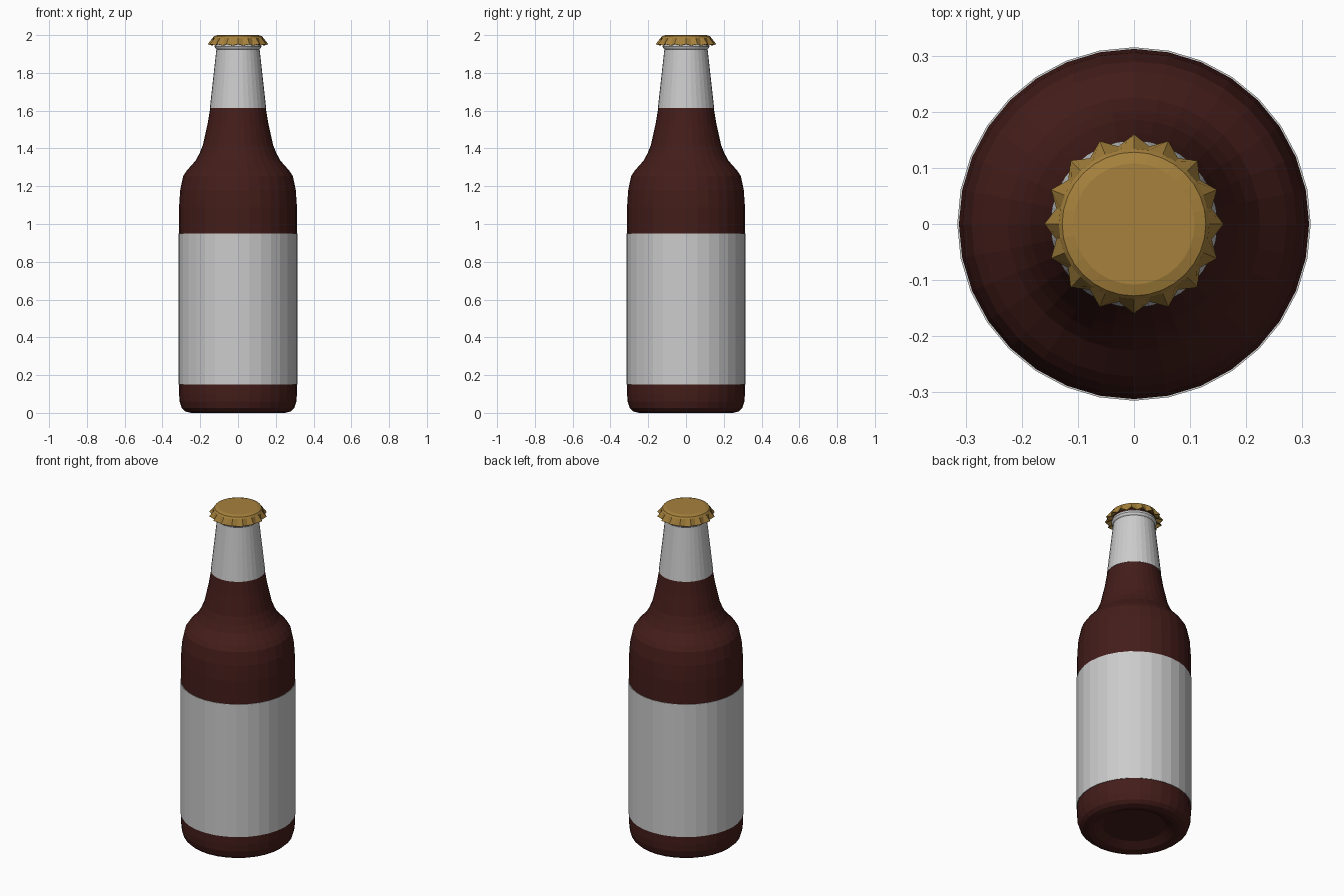
import bpy, bmesh, math

if "Cube" in bpy.data.objects:
    bpy.data.objects.remove(bpy.data.objects["Cube"])

SIDES = 32


def material(name, color):
    mat = bpy.data.materials.new(name)
    mat.diffuse_color = (*color, 1)
    mat.use_nodes = True
    mat.node_tree.nodes["Principled BSDF"].inputs["Base Color"].default_value = mat.diffuse_color
    return mat


def lathe(name, profile, mat=None, closed=False):
    """Revolve (radius, z) points, listed bottom to top; a radius of 0 makes a pole.
    A radius given as a pair alternates around the ring."""
    bm = bmesh.new()
    rings = []
    for r, z in profile:
        if r == 0:
            rings.append([bm.verts.new((0, 0, z))] * SIDES)
            continue
        ring = []
        for i in range(SIDES):
            a = 2 * math.pi * i / SIDES
            rad = r[i % 2] if isinstance(r, tuple) else r
            height = z[i % 2] if isinstance(z, tuple) else z
            ring.append(bm.verts.new((rad * math.cos(a), rad * math.sin(a), height)))
        rings.append(ring)
    pairs = list(zip(rings, rings[1:]))
    if closed:
        pairs.append((rings[-1], rings[0]))
    for lo, hi in pairs:
        for i in range(SIDES):
            j = (i + 1) % SIDES
            corners = list(dict.fromkeys((lo[i], lo[j], hi[j], hi[i])))
            bm.faces.new(corners)
    bmesh.ops.recalc_face_normals(bm, faces=bm.faces)
    mesh = bpy.data.meshes.new(name)
    bm.to_mesh(mesh)
    bm.free()
    obj = bpy.data.objects.new(name, mesh)
    bpy.context.collection.objects.link(obj)
    if mat:
        mesh.materials.append(mat)
    return obj


glass = material("brown_glass", (0.056, 0.012, 0.010))
gold = material("gold_metal", (0.38, 0.22, 0.045))

# Glass body with a recessed base
lathe("bottle_body", [
    (0, 0.035), (0.17, 0.03), (0.22, 0.005), (0.25, 0.0), (0.28, 0.008), (0.298, 0.025),
    (0.309, 0.06), (0.312, 0.10), (0.312, 1.09), (0.306, 1.18), (0.29, 1.255),
    (0.272, 1.282), (0.225, 1.335), (0.203, 1.375), (0.186, 1.418), (0.161, 1.53),
    (0.147, 1.615), (0.112, 1.93), (0.112, 1.975), (0, 1.975)], glass)

# Wraparound paper labels
lathe("body_label", [(0.311, 0.15), (0.315, 0.15), (0.315, 0.95), (0.311, 0.95)], closed=True)
lathe("neck_label", [(0.145, 1.613), (0.149, 1.613), (0.114, 1.93), (0.110, 1.93)], closed=True)

# Rolled lip under the cap
lathe("bottle_lip", [(0.111, 1.922), (0.120, 1.93), (0.124, 1.94), (0.120, 1.955), (0.111, 1.96)],
      closed=True)

# Crimped cap: sixteen teeth flaring out below a domed top
lathe("bottle_cap", [
    (0.117, 1.965), ((0.157, 0.138), (1.951, 1.944)), ((0.160, 0.141), (1.953, 1.945)),
    (0.134, 1.985), (0.128, 1.994), (0.108, 2.0), (0, 2.0)], gold)
